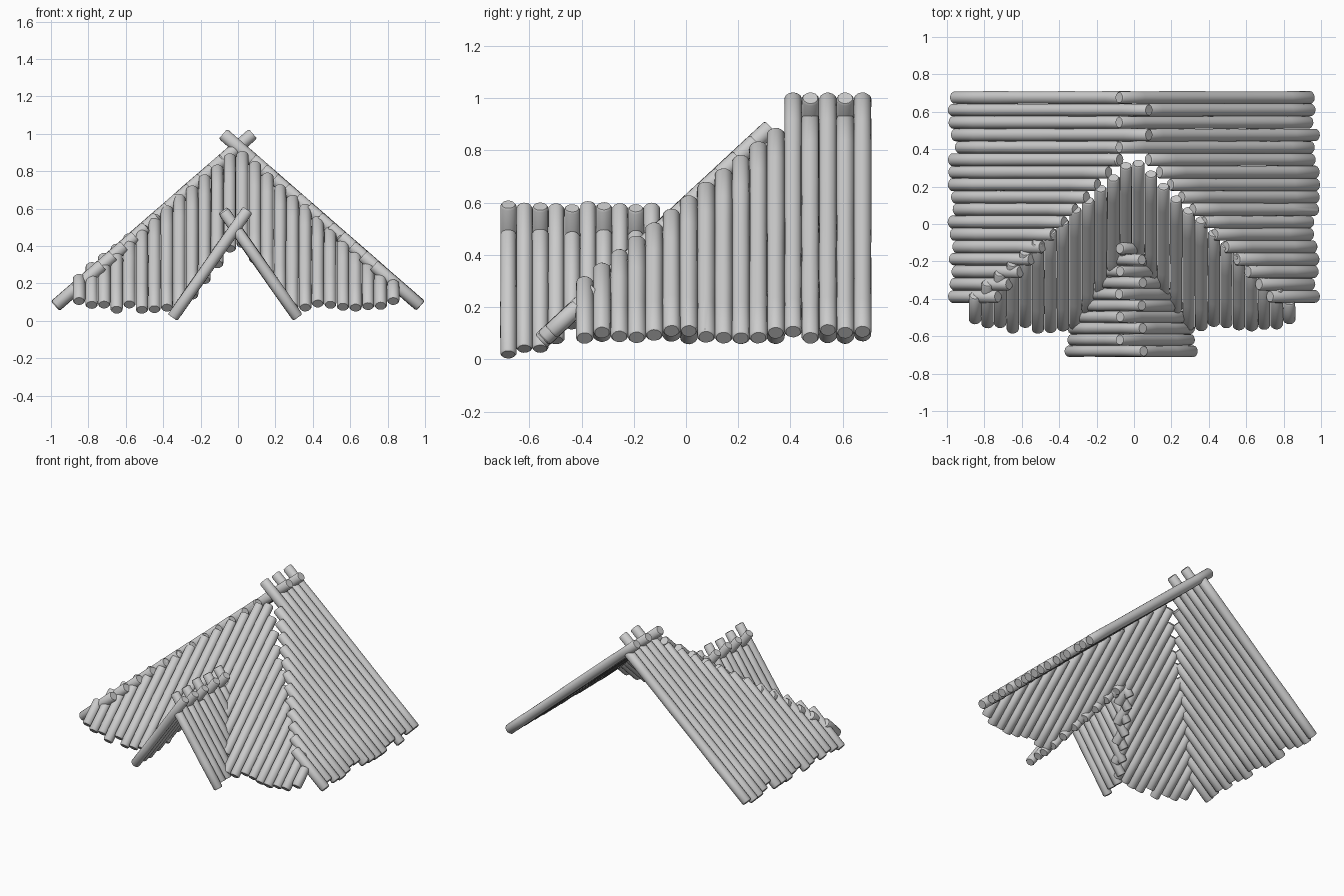
import bpy
import bmesh
import math
import random
from mathutils import Vector

random.seed(4)
cube = bpy.data.objects.get("Cube")
if cube:
    bpy.data.objects.remove(cube)

# Single wood material
wood = bpy.data.materials.new("grey wood")
wood.use_nodes = True
GREY = (0.6, 0.6, 0.6, 1)
wood.diffuse_color = GREY
wood.node_tree.nodes["Principled BSDF"].inputs["Base Color"].default_value = GREY

SIDES = 16
logs = []


def jitter(amount):
    return random.uniform(-amount, amount)


def make_log(name, start, end, radius):
    """Loft a slightly uneven round log with softened, flat-cut ends."""
    a, b = Vector(start), Vector(end)
    axis = (b - a).normalized()
    length = (b - a).length
    u = axis.orthogonal().normalized()
    v = axis.cross(u)
    soft = 0.008
    steps = max(2, int(length / 0.15))
    inner = [soft + (length - 2 * soft) * i / steps for i in range(steps + 1)]
    stations = [0] + inner + [length]
    bumps = [1 + jitter(0.025) for _ in range(SIDES)]

    bm = bmesh.new()
    rings = []
    for i, t in enumerate(stations):
        is_end = i in (0, len(stations) - 1)
        r = radius * (0.83 if is_end else 1 + jitter(0.03))
        ring = []
        for k in range(SIDES):
            ang = math.tau * k / SIDES
            offset = (u * math.cos(ang) + v * math.sin(ang)) * r * bumps[k]
            ring.append(bm.verts.new(a + axis * t + offset))
        rings.append(ring)
    for low, high in zip(rings, rings[1:]):
        for k in range(SIDES):
            n = (k + 1) % SIDES
            bm.faces.new((low[k], low[n], high[n], high[k]))
    bm.faces.new(rings[0][::-1])
    bm.faces.new(rings[-1])
    bmesh.ops.recalc_face_normals(bm, faces=bm.faces)

    mesh = bpy.data.meshes.new(name)
    bm.to_mesh(mesh)
    bm.free()
    mesh.materials.append(wood)
    obj = bpy.data.objects.new(name, mesh)
    bpy.context.collection.objects.link(obj)
    logs.append(obj)


# Main roof: two slopes of logs, crossing alternately at the ridge
SLOPE = 0.871
for i in range(17):
    y = 0.676 - 0.0665 * i
    for side, label in ((1, "left"), (-1, "right")):
        foot = 0.958 + jitter(0.02)
        if i < 5:
            crosses = (i % 2 == 0) == (side == 1)
            head = -0.08 if crosses else 0.01
        else:
            head = 0.07 + 0.89 * (0.35 - y)
        make_log(f"main_roof_log_{label}_{i + 1}",
                 (side * foot, y, 0.09 + (0.965 - foot) * SLOPE),
                 (side * head, y, 0.09 + (0.965 - head) * SLOPE), 0.034)

# Front roof: logs rising back to the valleys, cut short above the entrance
PITCH = 0.93


def front_point(x, z):
    return (x, -0.555 + (z - 0.07) / PITCH, z)


for i in range(26):
    x = -0.85 + 0.0672 * i
    fall = 0.84 if x > 0 else 0.79
    foot = max(0.075 + jitter(0.017), 0.44 - 1.25 * abs(x))
    if abs(x) > 0.8:
        foot = 0.105
    head = 0.905 - fall * abs(x) + jitter(0.008)
    make_log(f"front_roof_log_{i + 1}",
             front_point(x, foot), front_point(x, head), 0.033)

# Entrance gable: small crossed rafters shrinking into the front roof
STEEP = 1.43
for i in range(10):
    y = -0.68 + 0.061 * i
    for side, label in ((1, "left"), (-1, "right")):
        base = 0.315 if side == 1 else 0.345
        foot = max(0.018 if i == 0 else 0.04, 0.07 + PITCH * (y + 0.5))
        crosses = (i % 2 == 1) == (side == 1)
        head = (0.585 if crosses else 0.478) + jitter(0.008)
        make_log(f"entrance_log_{label}_{i + 1}",
                 (side * (base - (foot - 0.025) / STEEP), y, foot),
                 (side * (base - (head - 0.025) / STEEP), y, head), 0.031)

# Smooth sides with crisp cut ends
bpy.ops.object.select_all(action="DESELECT")
for obj in logs:
    obj.select_set(True)
bpy.context.view_layer.objects.active = logs[0]
bpy.ops.object.shade_smooth_by_angle(angle=math.radians(40))
